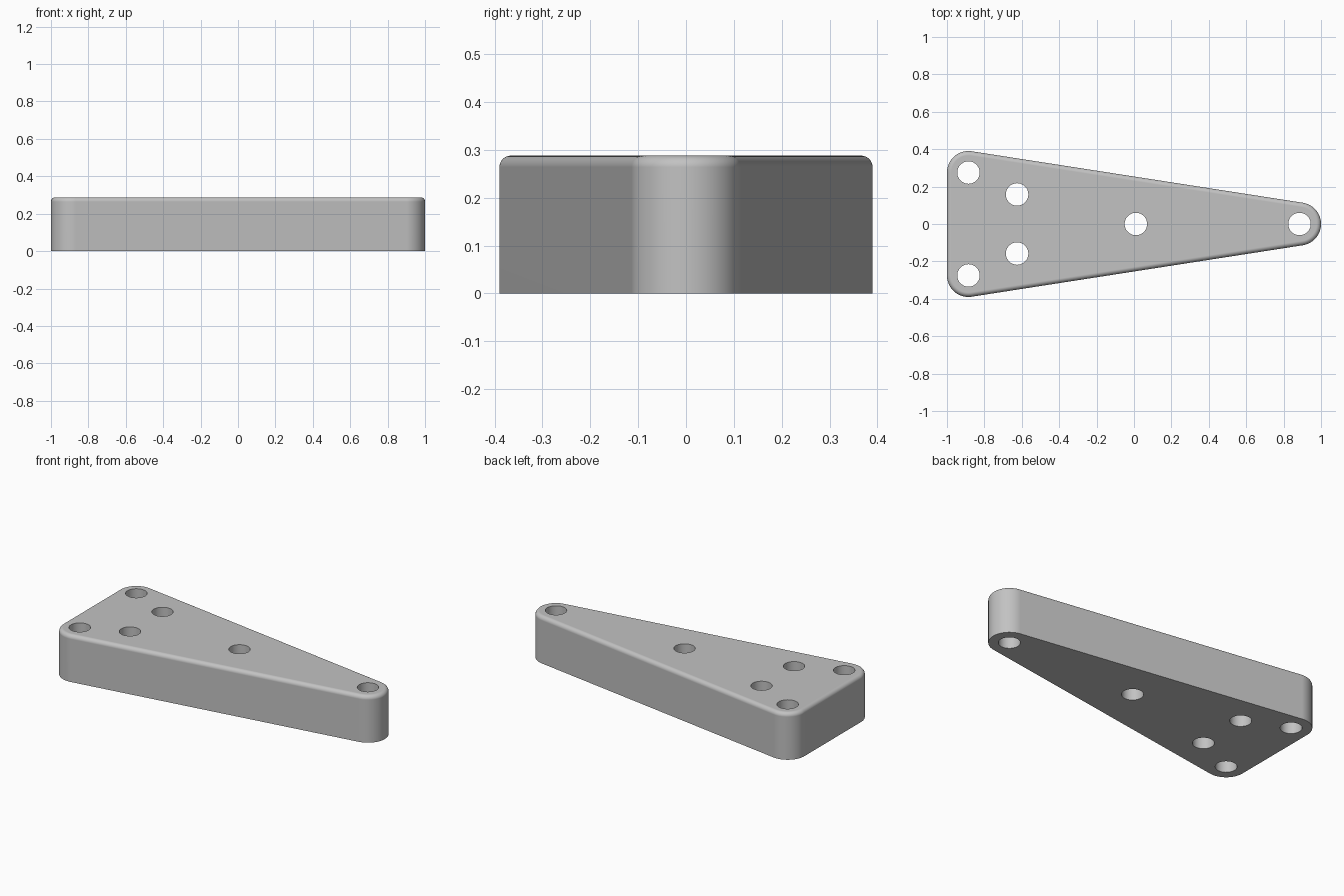
import bpy, bmesh
from math import sin, cos, pi, atan2, radians

old = bpy.data.objects.get("Cube")
if old:
    bpy.data.objects.remove(old, do_unlink=True)

HEIGHT, CORNER, FILLET, HOLE = 0.288, 0.115, 0.024, 0.06
END_X, HALF_Y = 0.885, 0.275

grey = bpy.data.materials.new("plain grey")
grey.use_nodes = True
colour = (0.54, 0.54, 0.54, 1)
grey.diffuse_color = colour
grey.node_tree.nodes["Principled BSDF"].inputs["Base Color"].default_value = colour


def new_object(name, bm):
    bmesh.ops.recalc_face_normals(bm, faces=bm.faces)
    mesh = bpy.data.meshes.new(name)
    bm.to_mesh(mesh)
    bm.free()
    mesh.materials.append(grey)
    ob = bpy.data.objects.new(name, mesh)
    bpy.context.collection.objects.link(ob)
    return ob


def outline(radius, steps=24):
    """Rounded triangle: arcs about the three corners, joined by tangents."""
    tilt = pi / 2 - atan2(HALF_Y, 2 * END_X)
    corners = [(END_X, 0, -tilt, tilt),
               (-END_X, HALF_Y, tilt, pi),
               (-END_X, -HALF_Y, pi, 2 * pi - tilt)]
    points = []
    for x, y, a, b in corners:
        for i in range(steps + 1):
            t = a + (b - a) * i / steps
            points.append((x + radius * cos(t), y + radius * sin(t)))
    return points


# Tapered plate: straight wall, then a rounded upper rim
levels = [(CORNER, 0)]
for i in range(9):
    t = pi / 2 * i / 8
    levels.append((CORNER - FILLET * (1 - cos(t)), HEIGHT - FILLET * (1 - sin(t))))
bm = bmesh.new()
rings = [[bm.verts.new((x, y, z)) for x, y in outline(r)] for r, z in levels]
for low, high in zip(rings, rings[1:]):
    for i in range(len(low)):
        bm.faces.new((low[i - 1], low[i], high[i], high[i - 1]))
bm.faces.new(rings[0])
bm.faces.new(rings[-1])
plate = new_object("tapered_plate", bm)

# Round through holes
bm = bmesh.new()
holes = [(END_X, 0), (0.01, 0)]
for side in (-1, 1):
    holes += [(-END_X, side * HALF_Y), (-0.625, side * 0.158)]
for x, y in holes:
    made = bmesh.ops.create_cone(bm, cap_ends=True, segments=48, radius1=HOLE,
                                 radius2=HOLE, depth=1)
    bmesh.ops.translate(bm, verts=made["verts"], vec=(x, y, HEIGHT / 2))
cutter = new_object("hole_cutter", bm)
cutter.hide_render = True

cut = plate.modifiers.new("holes", 'BOOLEAN')
cut.operation = 'DIFFERENCE'
cut.solver = 'EXACT'
cut.object = cutter
bpy.ops.object.select_all(action='DESELECT')
plate.select_set(True)
bpy.context.view_layer.objects.active = plate
bpy.ops.object.modifier_apply(modifier=cut.name)
bpy.data.objects.remove(cutter, do_unlink=True)

# Smooth rounds, crisp edges and truly flat faces
bpy.ops.object.shade_smooth_by_angle(angle=radians(30))
weighted = plate.modifiers.new("flat_faces", 'WEIGHTED_NORMAL')
weighted.keep_sharp = True
